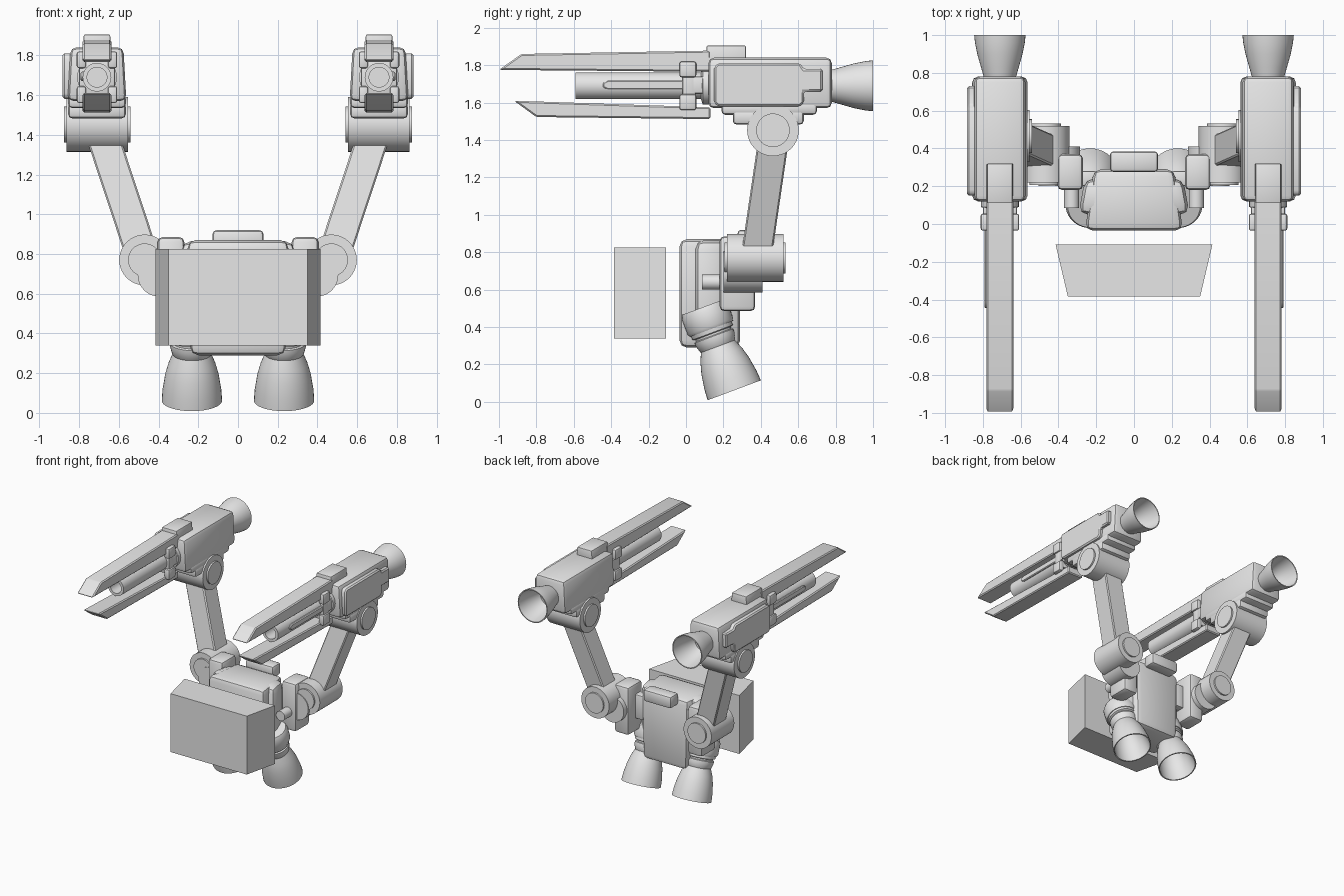
import bpy, bmesh, math
from mathutils import Matrix, Vector

cube = bpy.data.objects.get("Cube")
if cube:
    bpy.data.objects.remove(cube, do_unlink=True)

grey = bpy.data.materials.new("plain_grey")
grey.use_nodes = True
grey.diffuse_color = (0.8, 0.8, 0.8, 1)
grey.node_tree.nodes["Principled BSDF"].inputs["Base Color"].default_value = (0.8, 0.8, 0.8, 1)


def finish(name, bm, bevel=0.0, pair=True, segments=2):
    """Bevel the mesh, then add it once, or as a left and a right copy."""
    bmesh.ops.recalc_face_normals(bm, faces=bm.faces)
    if bevel:
        edges = [e for e in bm.edges if e.is_manifold and e.calc_face_angle() > 0.3]
        bmesh.ops.bevel(bm, geom=edges, offset=bevel, segments=segments, profile=0.5,
                        affect='EDGES', clamp_overlap=True)
    for prefix in ("left_", "right_") if pair else ("",):
        mesh = bpy.data.meshes.new(prefix + name)
        if prefix == "right_":
            bm.transform(Matrix.Scale(-1, 4, (1, 0, 0)))
            bmesh.ops.reverse_faces(bm, faces=bm.faces)
        bm.to_mesh(mesh)
        mesh.materials.append(grey)
        for poly in mesh.polygons:
            poly.use_smooth = True
        mesh.set_sharp_from_angle(angle=math.radians(32))
        bpy.context.collection.objects.link(bpy.data.objects.new(prefix + name, mesh))
    bm.free()


def box(name, x, y, z, bevel=0.02, pair=True, top=1.0, back=1.0, bottom=1.0):
    """Box from ranges; top, bottom and back scale the x width on that side."""
    bm = bmesh.new()
    bmesh.ops.create_cube(bm, size=1)
    mid = (x[0] + x[1]) / 2
    for v in bm.verts:
        wide = (top if v.co.z > 0 else bottom) * (back if v.co.y > 0 else 1)
        v.co = Vector((mid + v.co.x * (x[1] - x[0]) * wide,
                       y[0] if v.co.y < 0 else y[1], z[0] if v.co.z < 0 else z[1]))
    finish(name, bm, bevel, pair)


def prism(name, outline, axis, low, high, bevel=0.0, pair=True):
    """Outline extruded along x (points are y, z) or along z (points are x, y)."""
    bm = bmesh.new()
    place = (lambda p, h: (h, p[0], p[1])) if axis == 'X' else (lambda p, h: (p[0], p[1], h))
    face = bm.faces.new([bm.verts.new(place(p, low)) for p in outline])
    new = bmesh.ops.extrude_face_region(bm, geom=[face])["geom"]
    shift = Vector(place((0, 0), high - low))
    bmesh.ops.translate(bm, vec=shift, verts=[g for g in new if isinstance(g, bmesh.types.BMVert)])
    finish(name, bm, bevel, pair, 1)


def lathe(name, start, direction, profile, steps=40):
    """Profile of (radius, distance) turned round an axis."""
    bm = bmesh.new()
    verts = [bm.verts.new((r, 0, t)) for r, t in profile]
    edges = [bm.edges.new(pair) for pair in zip(verts, verts[1:])]
    bmesh.ops.spin(bm, geom=verts + edges, cent=(0, 0, 0), axis=(0, 0, 1),
                   angle=2 * math.pi, steps=steps)
    bmesh.ops.remove_doubles(bm, verts=bm.verts, dist=0.0005)
    turn = Vector((0, 0, 1)).rotation_difference(Vector(direction)).to_matrix().to_4x4()
    bm.transform(Matrix.Translation(start) @ turn)
    finish(name, bm)


def drum(name, start, direction, r, length, cap=0.0):
    """Solid cylinder, with a smaller raised disc at each end if cap is set."""
    c, k = r * 0.65, cap
    profile = [(0, -k), (c, -k), (c, 0), (r, 0), (r, length), (c, length), (c, length + k), (0, length + k)]
    lathe(name, start, direction, profile)


# Front chest block and the pack behind it
prism("chest_block", [(-0.35, -0.385), (0.35, -0.385), (0.415, -0.108), (-0.415, -0.108)],
      'Z', 0.34, 0.825, pair=False)
box("pack_body", (-0.26, 0.26), (-0.035, 0.29), (0.29, 0.87), 0.04, False, back=0.82, bottom=0.94)
box("pack_side_band", (-0.295, 0.295), (0.05, 0.24), (0.3, 0.865), 0.05, False, back=0.88)
box("pack_top_block", (-0.128, 0.128), (0.275, 0.385), (0.82, 0.92), 0.02, False)

# Lower thrusters, tilted backwards
up = Vector((0, -0.35, 0.937))
base = Vector((0.232, 0.258, 0.062))
lathe("thruster_nozzle", base, up,
      [(0.152, 0), (0.148, 0.06), (0.135, 0.14), (0.118, 0.2), (0.095, 0.255), (0, 0.255),
       (0, 0.235), (0.08, 0.235), (0.105, 0.19), (0.125, 0.13), (0.137, 0.06), (0.143, 0), (0.152, 0)])
lathe("thruster_collar", base, up,
      [(0, 0.24), (0.09, 0.24), (0.1, 0.255), (0.11, 0.29), (0.11, 0.31), (0.1, 0.315), (0.1, 0.325),
       (0.115, 0.33), (0.117, 0.355), (0, 0.355)])
lathe("thruster_drum", base, up,
      [(0, 0.35), (0.122, 0.35), (0.13, 0.365), (0.13, 0.45), (0.118, 0.475), (0, 0.475)])

# Shoulder mount, hinges and arm
box("mount_block", (0.27, 0.405), (0.18, 0.37), (0.485, 0.885), 0.025)
box("mount_bridge", (0.2, 0.3), (0.2, 0.28), (0.6, 0.8), 0.01)
drum("mount_pin", (0.33, 0.085, 0.64), (0, 1, 0), 0.04, 0.12)
drum("mount_hinge", (0.395, 0.2, 0.695), (0, 1, 0), 0.11, 0.21)
drum("lower_joint", (0.47, 0.22, 0.77), (0, 1, 0), 0.128, 0.3, 0.013)
low, high = Vector((0.475, 0.375, 0.77)), Vector((0.7, 0.475, 1.45))
bm = bmesh.new()
bmesh.ops.create_cube(bm, size=1)
for v in bm.verts:
    end = high if v.co.z > 0 else low
    v.co = end + Vector((v.co.x * 0.172, v.co.y * 0.165, 0))
finish("arm", bm, 0.008, segments=1)
drum("upper_joint", (0.553, 0.465, 1.452), (1, 0, 0), 0.138, 0.31, 0.013)

# Gun housing with stepped underside and outer panel
gx, gz = 0.71, 1.69
box("gun_body", (gx - 0.148, gx + 0.148), (0.12, 0.78), (1.57, 1.84), 0.03, top=0.9)
box("gun_underside", (gx - 0.145, gx + 0.145), (0.19, 0.7), (1.535, 1.6), 0.02)
box("gun_saddle", (gx - 0.145, gx + 0.145), (0.25, 0.63), (1.483, 1.56), 0.02)
prism("gun_panel", [(0.15, 1.6), (0.17, 1.58), (0.61, 1.58), (0.63, 1.6), (0.63, 1.66), (0.73, 1.66),
                    (0.73, 1.78), (0.63, 1.78), (0.61, 1.81), (0.17, 1.81), (0.15, 1.79)],
      'X', gx + 0.12, gx + 0.173, 0.01)
box("gun_sight", (gx - 0.072, gx + 0.072), (0.11, 0.32), (1.8, 1.905), 0.006, top=0.92)

# Twin rails with slanted tips
prism("upper_rail", [(-1.0, 1.775), (-0.88, 1.86), (0.13, 1.878), (0.13, 1.765)],
      'X', gx - 0.072, gx + 0.072, 0.008)
prism("lower_rail", [(-0.92, 1.61), (-0.8, 1.523), (0.13, 1.512), (0.13, 1.575)],
      'X', gx - 0.072, gx + 0.072, 0.008)

# Barrel, hollow at the muzzle, with side rod and clamp
lathe("barrel", (gx, 0.15, gz), (0, -1, 0),
      [(0, 0), (0.1, 0), (0.1, 0.06), (0.072, 0.07), (0.072, 0.74), (0.05, 0.74), (0.05, 0.6), (0, 0.6)])
prism("barrel_rod", [(0.13, 1.67), (0.13, 1.718), (-0.42, 1.718), (-0.445, 1.705), (-0.445, 1.683), (-0.42, 1.67)],
      'X', gx + 0.04, gx + 0.082, 0.006)
box("clamp_band", (gx - 0.09, gx + 0.09), (-0.02, 0.05), (1.6, 1.78), 0.01)
for side, sx in (("outer", 1), ("inner", -1)):
    a, b = sorted((gx + sx * 0.055, gx + sx * 0.102))
    for part, z in (("top", (1.735, 1.82)), ("bottom", (1.56, 1.645))):
        box(f"clamp_{side}_{part}", (a, b), (-0.035, 0.055), z, 0.012)
    a, b = sorted((gx + sx * 0.06, gx + sx * 0.09))
    box(f"clamp_{side}_link", (a, b), (0.03, 0.13), (1.65, 1.74), 0.008)

# Open exhaust bell behind each gun
lathe("gun_exhaust", (gx, 0.76, gz), (0, 1, 0),
      [(0, 0), (0.08, 0), (0.1, 0.07), (0.12, 0.14), (0.132, 0.2), (0.136, 0.24), (0.128, 0.24),
       (0.122, 0.2), (0.11, 0.14), (0.09, 0.07), (0.075, 0.03), (0, 0.03)])
